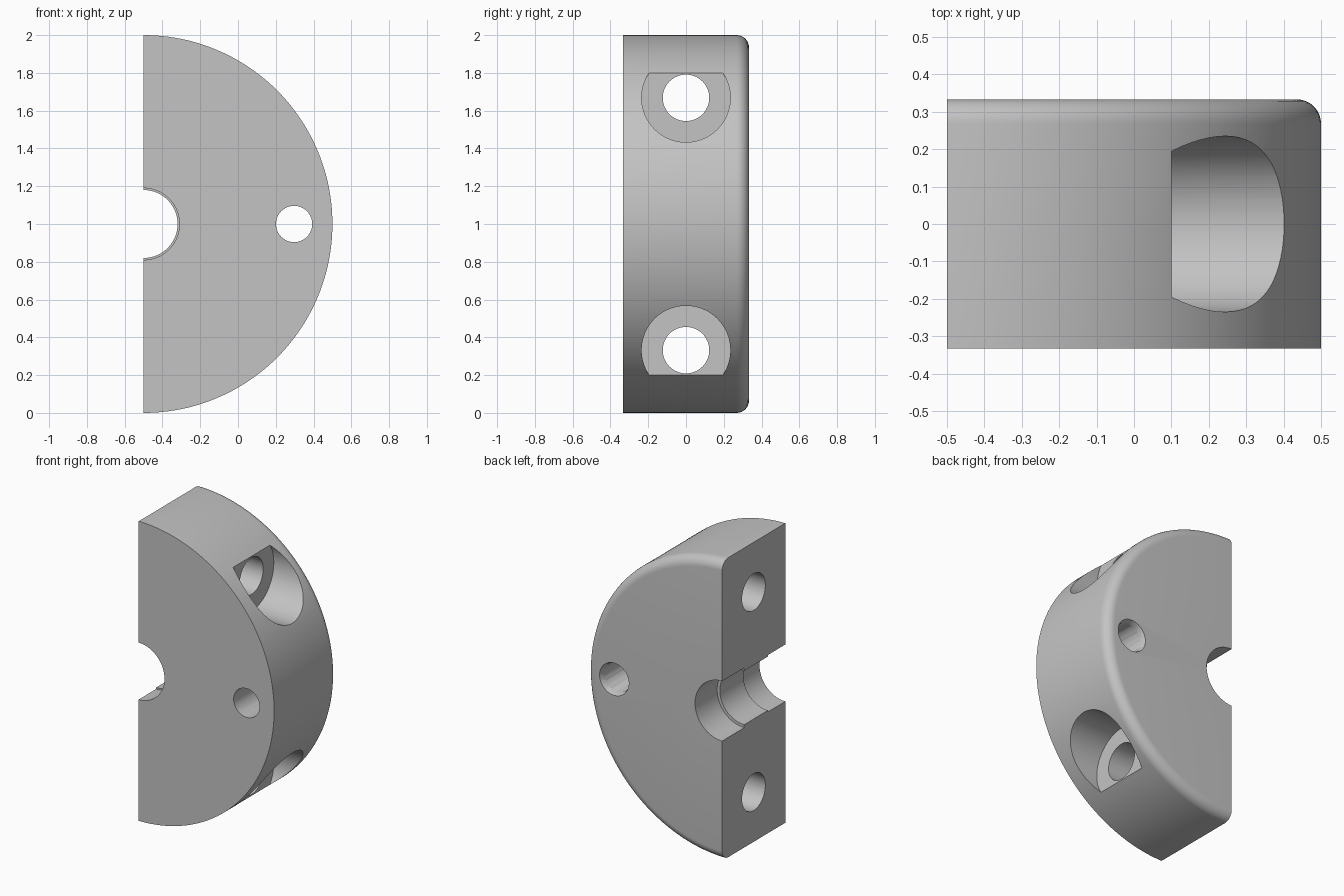
import bpy, bmesh, math
from mathutils import Matrix, Vector

cube = bpy.data.objects.get("Cube")
if cube:
    bpy.data.objects.remove(cube, do_unlink=True)

HALF = 1 / 3             # half thickness
AXIS = Vector((-0.5, 0, 1))

steel = bpy.data.materials.new("plain grey")
steel.use_nodes = True
GREY = (0.55, 0.55, 0.55, 1)
steel.diffuse_color = GREY
steel.node_tree.nodes["Principled BSDF"].inputs["Base Color"].default_value = GREY


def make_object(name, bm):
    bmesh.ops.recalc_face_normals(bm, faces=bm.faces)
    mesh = bpy.data.meshes.new(name)
    bm.to_mesh(mesh)
    bm.free()
    mesh.materials.append(steel)
    obj = bpy.data.objects.new(name, mesh)
    bpy.context.collection.objects.link(obj)
    return obj


def cut_round(target, axis, start, end, radius, end_radius=None):
    """Cut a round hole along an axis; a second radius makes it conical."""
    start, end = Vector(start), Vector(end)
    turn = Matrix.Rotation(math.pi / 2, 4, 'Y') if axis == 'X' else Matrix.Rotation(-math.pi / 2, 4, 'X')
    bm = bmesh.new()
    bmesh.ops.create_cone(bm, cap_ends=True, segments=64, radius1=radius,
                          radius2=end_radius or radius, depth=(end - start).length,
                          matrix=Matrix.Translation((start + end) / 2) @ turn)
    cutter = make_object("hole_cutter", bm)
    cutter.hide_render = True
    mod = target.modifiers.new("hole", 'BOOLEAN')
    mod.operation = 'DIFFERENCE'
    mod.solver = 'EXACT'
    mod.object = cutter
    bpy.context.view_layer.objects.active = target
    bpy.ops.object.modifier_apply(modifier=mod.name)
    bpy.data.objects.remove(cutter, do_unlink=True)


# Half collar: stepped bore and rounded back rim, swept half a turn
FILLET = 0.065
profile = [(0.2, HALF), (0.2, 0.1), (0.18, 0.1), (0.18, -0.15),
           (0.19, -0.15), (0.19, -HALF), (1, -HALF)]
for i in range(9):
    a = i / 8 * math.pi / 2
    profile.append((1 - FILLET + FILLET * math.cos(a), HALF - FILLET + FILLET * math.sin(a)))

bm = bmesh.new()
section = bm.faces.new([bm.verts.new(AXIS + Vector((0, y, r))) for r, y in profile])
start_cap = section.copy()
bmesh.ops.spin(bm, geom=[section], cent=AXIS, axis=(0, 1, 0),
               angle=math.pi, steps=96, use_duplicate=False)
bmesh.ops.remove_doubles(bm, verts=bm.verts, dist=1e-5)
collar = make_object("half_collar", bm)

# Clamping screw holes with flat-bottomed head recesses
for side in (-1, 1):
    z = 1 + side * 0.668
    cut_round(collar, 'X', (-0.7, 0, z), (0.3, 0, z), 0.123)
    cut_round(collar, 'X', (0.1, 0, z), (0.8, 0, z), 0.235)

# Side hole through the thickness, flared at the back
cut_round(collar, 'Y', (0.297, -0.5, 1), (0.297, 0.5, 1), 0.096)
cut_round(collar, 'Y', (0.297, HALF - 0.03, 1), (0.297, HALF + 0.03, 1), 0.096, 0.12)

# Smooth curved walls, crisp edges
bpy.ops.object.select_all(action='DESELECT')
collar.select_set(True)
bpy.context.view_layer.objects.active = collar
bpy.ops.object.shade_smooth_by_angle(angle=math.radians(30))
